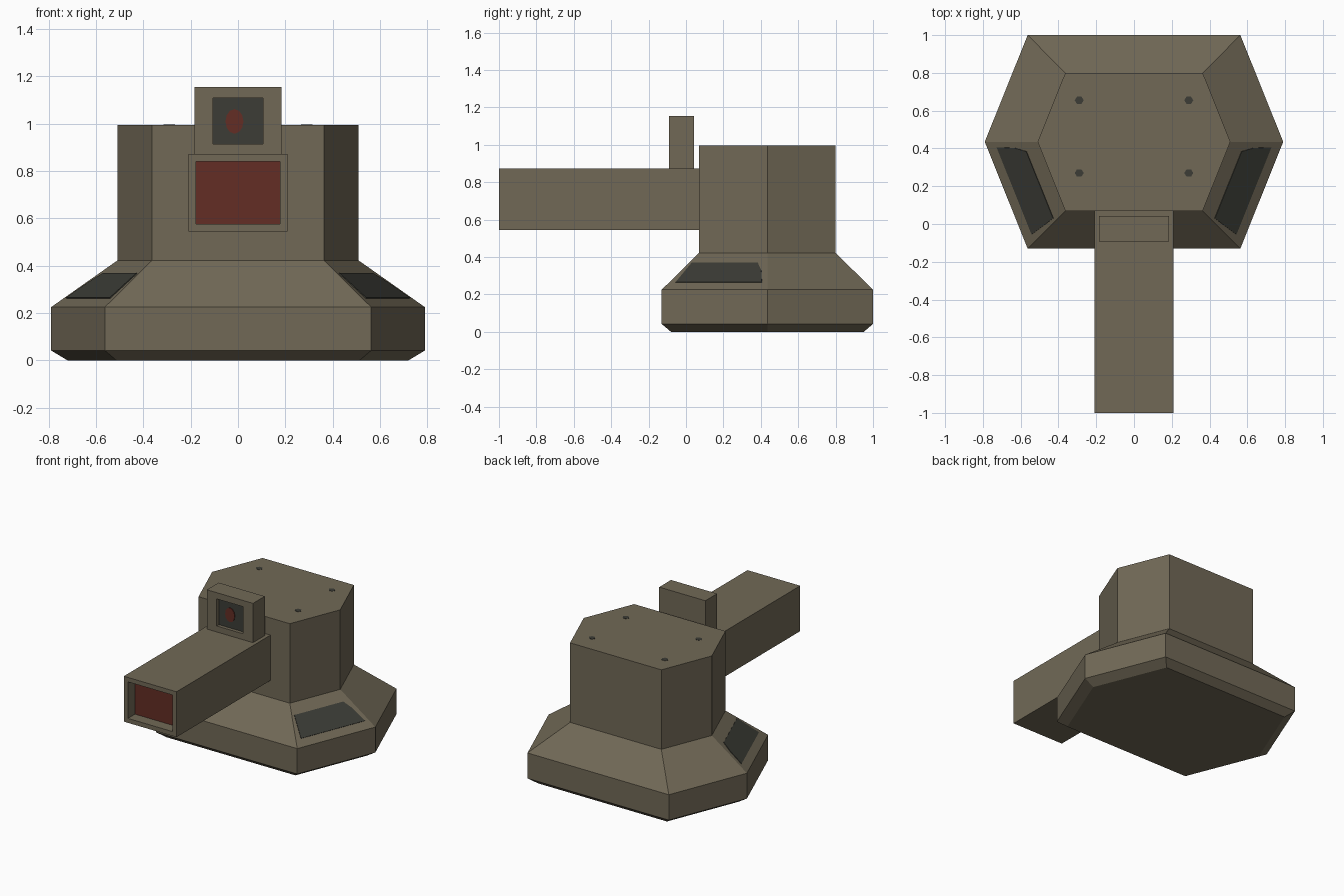
import bpy, bmesh, math
from mathutils import Vector

if "Cube" in bpy.data.objects:
    bpy.data.objects.remove(bpy.data.objects["Cube"])


def material(name, rgb):
    m = bpy.data.materials.new(name)
    m.diffuse_color = (*rgb, 1.0)
    m.use_nodes = True
    m.node_tree.nodes["Principled BSDF"].inputs["Base Color"].default_value = m.diffuse_color
    return m


BODY = material("olive_brown", (0.165, 0.141, 0.094))
DARK = material("charcoal", (0.045, 0.046, 0.037))
RED = material("dark_red", (0.125, 0.026, 0.018))


def finish(bm, name, mats):
    bmesh.ops.recalc_face_normals(bm, faces=bm.faces[:])
    me = bpy.data.meshes.new(name)
    bm.to_mesh(me)
    bm.free()
    for m in mats:
        me.materials.append(m)
    ob = bpy.data.objects.new(name, me)
    bpy.context.collection.objects.link(ob)
    return ob


# Six-sided base and tower, lofted from scaled copies of one hexagon
CY = 0.435
HEX = [(-0.563, -0.565), (0.563, -0.565), (0.79, 0),
       (0.563, 0.565), (-0.563, 0.565), (-0.79, 0)]


def hex_point(i, s, z):
    return Vector((HEX[i][0] * s, HEX[i][1] * s + CY, z))


TOP_S = 0.646
bm = bmesh.new()
rings = [[bm.verts.new(hex_point(i, s, z)) for i in range(6)]
         for s, z in ((0.912, 0), (1, 0.042), (1, 0.225), (TOP_S, 0.422), (TOP_S, 0.995))]
for a, b in zip(rings, rings[1:]):
    for i in range(6):
        j = (i + 1) % 6
        bm.faces.new((a[i], a[j], b[j], b[i]))
bm.faces.new(rings[0][::-1])
bm.faces.new(rings[-1])
finish(bm, "hexagonal_tower", [BODY])


# Box with a rectangular recess in its front face
def recessed_box(name, lo, hi, hole_x, hole_z, depth, floor_mat):
    bm = bmesh.new()
    bmesh.ops.create_cube(bm, size=1)
    for v in bm.verts:
        v.co = Vector([lo[k] if v.co[k] < 0 else hi[k] for k in range(3)])
    front = min(bm.faces, key=lambda f: f.calc_center_median().y)
    bmesh.ops.inset_individual(bm, faces=[front], thickness=0.02)
    mid = (lo[2] + hi[2]) / 2
    for v in front.verts:
        v.co.x = math.copysign(hole_x, v.co.x)
        v.co.z = hole_z[0] if v.co.z < mid else hole_z[1]
    floor = bmesh.ops.extrude_discrete_faces(bm, faces=[front])["faces"][0]
    for v in floor.verts:
        v.co.y += depth
    floor.material_index = 1
    return finish(bm, name, [BODY, floor_mat])


recessed_box("barrel", (-0.21, -1, 0.545), (0.21, 0.08, 0.872),
             0.177, (0.577, 0.84), 0.08, RED)
recessed_box("sight_housing", (-0.184, -0.092, 0.865), (0.184, 0.042, 1.155),
             0.105, (0.915, 1.11), 0.025, DARK)


# Thin painted plates
def plate(name, pts, normal, mat, lift=0.004):
    bm = bmesh.new()
    low = [bm.verts.new(p - normal * 0.002) for p in pts]
    high = [bm.verts.new(p + normal * lift) for p in pts]
    bm.faces.new(low[::-1])
    bm.faces.new(high)
    n = len(pts)
    for i in range(n):
        j = (i + 1) % n
        bm.faces.new((low[i], low[j], high[j], high[i]))
    return finish(bm, name, [mat])


# Oval lens in the sight
ring = [2 * math.pi * i / 12 for i in range(12)]
plate("sight_lens", [Vector((-0.015 + 0.038 * math.cos(a), -0.067, 1.01 + 0.052 * math.sin(a)))
                     for a in ring], Vector((0, -1, 0)), RED)

# Dark panels on the two forward side slopes, placed by (along, up) fractions
PANEL = [(0.07, 0.19), (0.945, 0.19), (0.93, 0.52), (0.88, 0.72), (0.04, 0.72)]
a, b = hex_point(1, 1, 0.225), hex_point(2, 1, 0.225)
c, d = hex_point(1, TOP_S, 0.422), hex_point(2, TOP_S, 0.422)
normal = (b - a).cross(c - a).normalized()
pts = [a.lerp(b, u).lerp(c.lerp(d, u), v) for u, v in PANEL]
for side, label in ((1, "right"), (-1, "left")):
    flip = Vector((side, 1, 1))
    plate(label + "_slope_panel", [p * flip for p in pts], normal * flip, DARK)

# Four small bolt marks on the tower roof
for x in (-0.29, 0.29):
    for y in (0.27, 0.655):
        plate("roof_bolt", [Vector((x + 0.024 * math.cos(t), y + 0.022 * math.sin(t), 0.995))
                            for t in ring[::2]], Vector((0, 0, 1)), DARK, 0.002)
